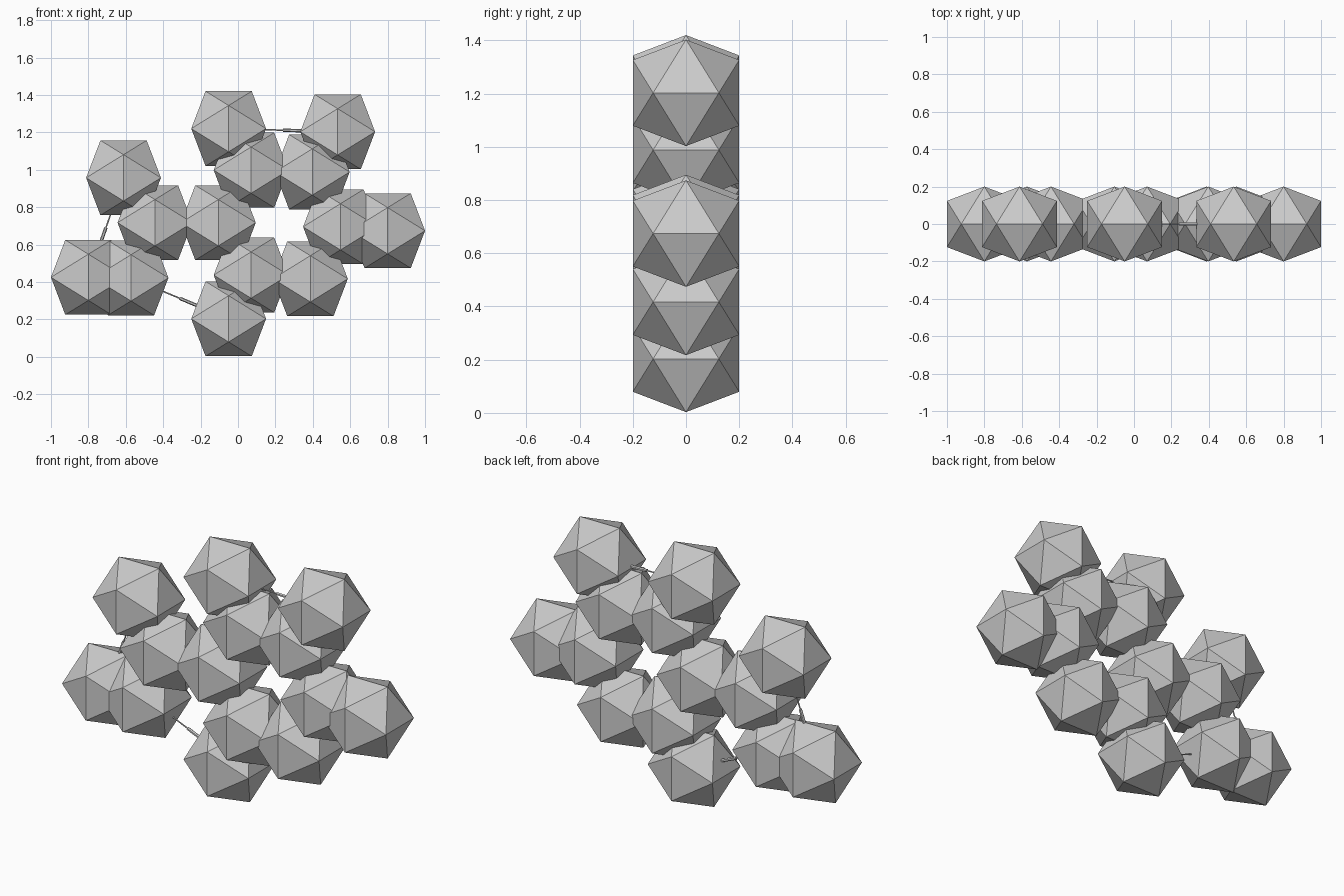
import bpy, bmesh
from mathutils import Vector

if "Cube" in bpy.data.objects:
    bpy.data.objects.remove(bpy.data.objects["Cube"])

# atom centres (x, z), all in the plane y = 0
ATOMS = [(-0.05, 1.22), (0.533, 1.203), (-0.612, 0.957), (0.07, 0.998),
         (0.397, 0.988), (-0.444, 0.717), (-0.105, 0.717), (0.548, 0.695),
         (0.80, 0.674), (-0.80, 0.425), (-0.572, 0.422), (0.07, 0.437),
         (0.387, 0.417), (-0.05, 0.203)]
# long bonds between atom numbers, thin half first
BONDS = [(0, 1), (2, 9), (10, 13)]


def icosahedron_mesh(a=0.2):
    """Icosahedron with its edges lined up to the axes."""
    b = a * 0.618034
    bm = bmesh.new()
    for s in (-1, 1):
        for t in (-1, 1):
            for co in ((s * a, t * b, 0), (0, s * a, t * b), (t * b, 0, s * a)):
                bm.verts.new(co)
    bmesh.ops.convex_hull(bm, input=bm.verts)
    bmesh.ops.recalc_face_normals(bm, faces=bm.faces)
    mesh = bpy.data.meshes.new("atom")
    bm.to_mesh(mesh)
    bm.free()
    return mesh


def rod(name, p, q, radius):
    d = q - p
    bpy.ops.mesh.primitive_cylinder_add(vertices=6, radius=radius,
                                        depth=d.length, location=(p + q) / 2)
    ob = bpy.context.object
    ob.name = name
    ob.rotation_euler = d.to_track_quat('Z', 'Y').to_euler()


# atoms
mesh = icosahedron_mesh()
for i, (x, z) in enumerate(ATOMS):
    ob = bpy.data.objects.new(f"atom_{i + 1}", mesh)
    ob.location = (x, 0, z)
    bpy.context.collection.objects.link(ob)

# bonds: thin first half, thicker second half
for i, j in BONDS:
    p, q = (Vector((ATOMS[k][0], 0, ATOMS[k][1])) for k in (i, j))
    mid = (p + q) / 2
    rod(f"bond_thin_{i + 1}", p, mid, 0.004)
    rod(f"bond_thick_{i + 1}", mid, q, 0.009)
